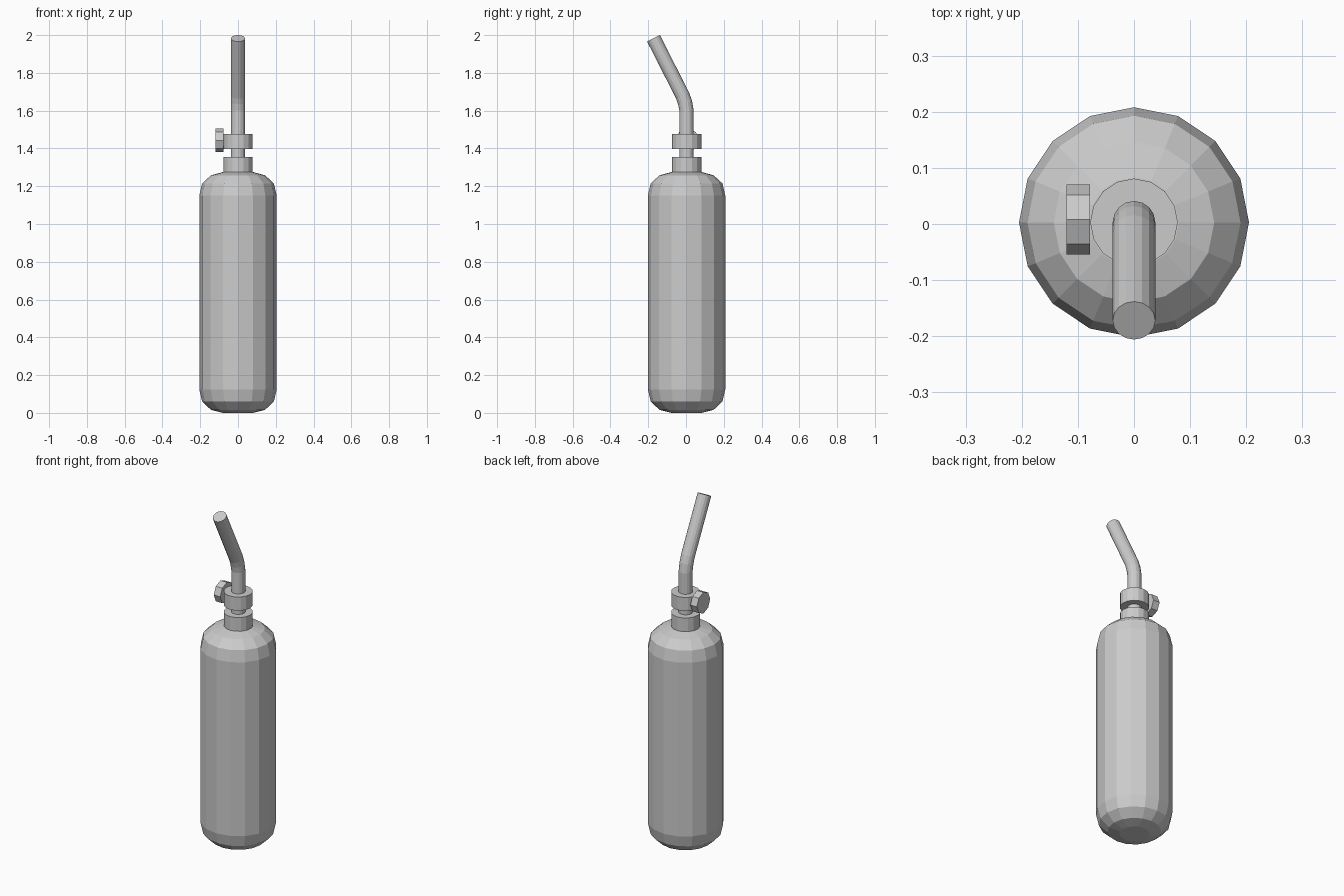
import bpy, bmesh, math
from mathutils import Vector

if "Cube" in bpy.data.objects:
    bpy.data.objects.remove(bpy.data.objects["Cube"])

CY = 0.003  # depth of the bottle axis


def sweep(name, rings, sides=16):
    """Skin circles given as (centre, radius, tilt towards the front)."""
    bm = bmesh.new()
    loops = []
    for centre, r, tilt in rings:
        n = Vector((0, math.cos(tilt), math.sin(tilt)))
        loop = []
        for i in range(sides):
            a = 2 * math.pi * i / sides
            loop.append(bm.verts.new(Vector(centre) + Vector((1, 0, 0)) * r * math.cos(a) + n * r * math.sin(a)))
        loops.append(loop)
    for lo, hi in zip(loops, loops[1:]):
        for i in range(sides):
            j = (i + 1) % sides
            bm.faces.new((lo[i], lo[j], hi[j], hi[i]))
    bm.faces.new(loops[0][::-1])
    bm.faces.new(loops[-1])
    mesh = bpy.data.meshes.new(name)
    bm.to_mesh(mesh)
    bm.free()
    obj = bpy.data.objects.new(name, mesh)
    bpy.context.collection.objects.link(obj)
    return obj


def lathe(name, profile):
    return sweep(name, [((0, CY, z), r, 0) for r, z in profile])


# Gas bottle with rounded shoulders
lathe("bottle", [(0.08, 0), (0.143, 0.016), (0.19, 0.06), (0.205, 0.125),
                 (0.205, 1.15), (0.19, 1.215), (0.143, 1.258), (0.08, 1.275)])

# Two collars around the neck
lathe("lower_collar", [(0.078, 1.265), (0.078, 1.356)])
lathe("upper_collar", [(0.078, 1.397), (0.078, 1.477)])

# Bent nozzle pipe running up from the lower collar
bend = math.radians(27)
sweep("nozzle_pipe", [((0, CY, 1.35), 0.038, 0),
                      ((0, CY, 1.60), 0.038, 0),
                      ((0, -0.005, 1.643), 0.038, bend / 2),
                      ((0, -0.018, 1.68), 0.038, bend),
                      ((0, -0.172, 1.983), 0.038, bend)])

# Octagonal valve knob on the side
bpy.ops.mesh.primitive_cylinder_add(vertices=8, radius=0.062, depth=0.042,
                                    location=(-0.099, 0.008, 1.443),
                                    rotation=(0, math.pi / 2, 0))
bpy.context.object.name = "valve_knob"
